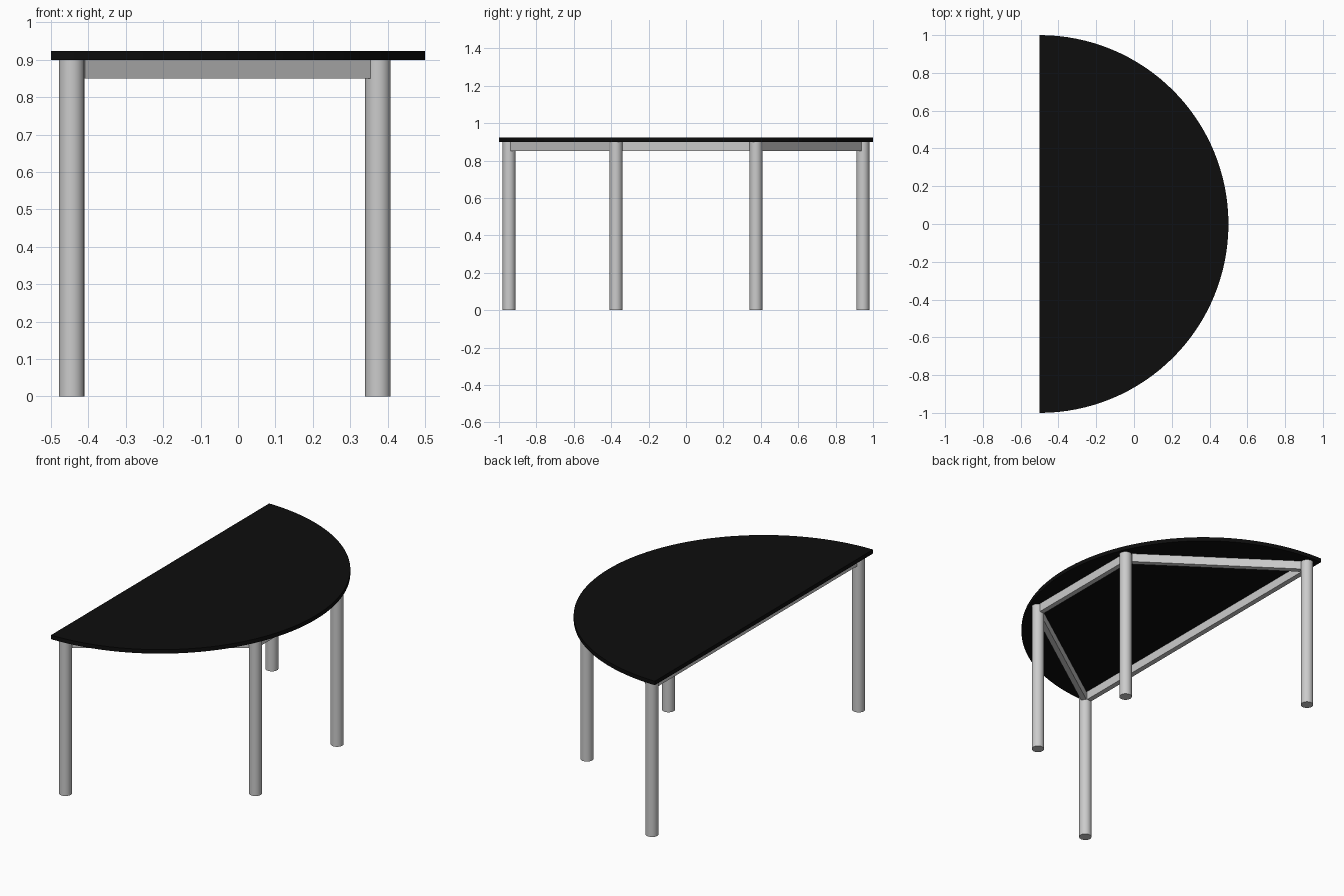
import bpy, bmesh, math
from mathutils import Vector

if "Cube" in bpy.data.objects:
    bpy.data.objects.remove(bpy.data.objects["Cube"])

TOP_Z, THICK = 0.90, 0.023
LEG_R, RAIL_W, RAIL_H = 0.034, 0.03, 0.05


def smooth(obj):
    bpy.ops.object.select_all(action='DESELECT')
    obj.select_set(True)
    bpy.context.view_layer.objects.active = obj
    bpy.ops.object.shade_smooth_by_angle(angle=math.radians(30))


# Half-round tabletop
bm = bmesh.new()
n = 64
arc = [(-0.5 + math.cos(a), math.sin(a), TOP_Z)
       for a in (-math.pi / 2 + math.pi * i / n for i in range(n + 1))]
face = bm.faces.new([bm.verts.new(p) for p in arc])
ext = bmesh.ops.extrude_face_region(bm, geom=[face])
bmesh.ops.translate(bm, vec=(0, 0, THICK),
                    verts=[v for v in ext['geom'] if isinstance(v, bmesh.types.BMVert)])
bmesh.ops.recalc_face_normals(bm, faces=bm.faces)
mesh = bpy.data.meshes.new("tabletop")
bm.to_mesh(mesh)
bm.free()
top = bpy.data.objects.new("tabletop", mesh)
bpy.context.collection.objects.link(top)
black = bpy.data.materials.new("black")
black.diffuse_color = (0.004, 0.004, 0.004, 1)
black.use_nodes = True
black.node_tree.nodes["Principled BSDF"].inputs["Base Color"].default_value = black.diffuse_color
mesh.materials.append(black)
smooth(top)

# Four round legs, in order around the outline
legs = [("leg_straight_side_front", Vector((-0.445, -0.946))),
        ("leg_curved_side_front", Vector((0.374, -0.374))),
        ("leg_curved_side_back", Vector((0.374, 0.374))),
        ("leg_straight_side_back", Vector((-0.445, 0.946)))]
for name, p in legs:
    bpy.ops.mesh.primitive_cylinder_add(vertices=32, radius=LEG_R, depth=TOP_Z,
                                        location=(p.x, p.y, TOP_Z / 2))
    leg = bpy.context.object
    leg.name = name
    smooth(leg)

# Rails joining each leg to the next, ending at the leg surfaces
rail_names = ["rail_front", "rail_curved_side", "rail_back", "rail_straight_side"]
for i, name in enumerate(rail_names):
    a, b = legs[i][1], legs[(i + 1) % 4][1]
    d, mid = b - a, (a + b) / 2
    bpy.ops.mesh.primitive_cube_add(size=1, location=(mid.x, mid.y, TOP_Z - RAIL_H / 2),
                                    rotation=(0, 0, math.atan2(d.y, d.x)))
    rail = bpy.context.object
    rail.name = name
    rail.scale = (d.length - 2 * LEG_R, RAIL_W, RAIL_H)
